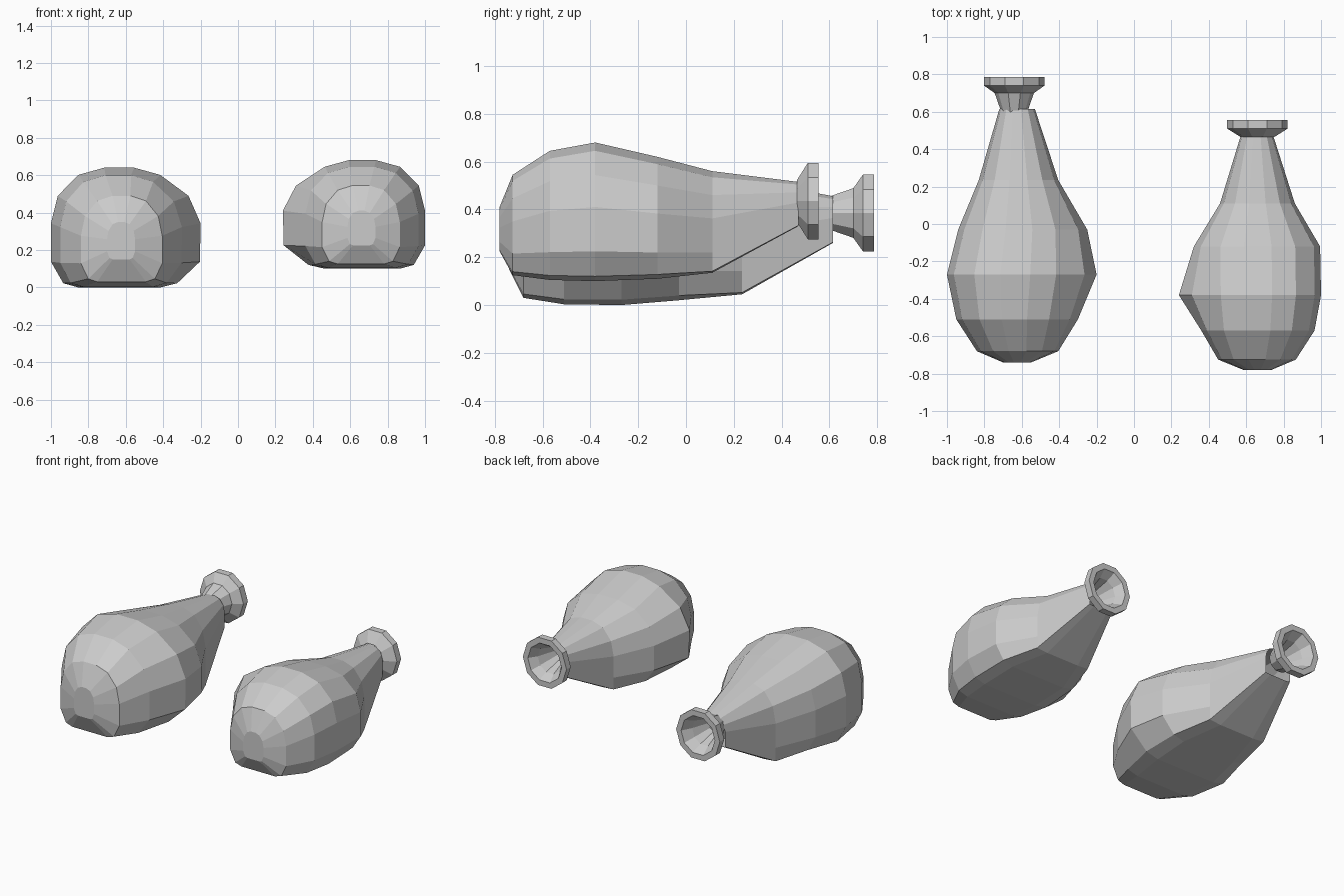
import bpy, bmesh, math

if "Cube" in bpy.data.objects:
    bpy.data.objects.remove(bpy.data.objects["Cube"])

# half cross-section of the sack, top to bottom (u, v in -1..1), and bulge weights
HALF = [(.22, 1), (.6, .88), (.9, .53), (1, .07), (1, -.57), (.82, -.93), (.6, -1)]
SQUARE = HALF[:4] + [(1, -.6), (1, -.97), (.6, -1)]
BULGE = [0, 0, .6, 1, .95, .15, 0]


def loft(name, rings, cap_start=False, cap_end=False):
    bm = bmesh.new()
    vs = [[bm.verts.new(p) for p in r] for r in rings]
    n = len(rings[0])
    for a, b in zip(vs, vs[1:]):
        for i in range(n):
            j = (i + 1) % n
            bm.faces.new((a[i], a[j], b[j], b[i]))
    if cap_start:
        bm.faces.new(vs[0][::-1])
    if cap_end:
        bm.faces.new(vs[-1])
    bmesh.ops.recalc_face_normals(bm, faces=bm.faces)
    me = bpy.data.meshes.new(name)
    bm.to_mesh(me)
    bm.free()
    ob = bpy.data.objects.new(name, me)
    bpy.context.collection.objects.link(ob)
    return ob


def body_ring(y, x0, x1, z0, z1, bulge, side, square):
    cx, hx, cz, hz = (x0 + x1) / 2, (x1 - x0) / 2, (z0 + z1) / 2, (z1 - z0) / 2
    shape = SQUARE if square else HALF

    def point(i, s):
        u, v = shape[i]
        b = bulge * BULGE[i] if s == side else 0
        return (cx + s * (u * hx + b), y, cz + v * hz)
    idx = range(len(shape))
    return [point(i, 1) for i in idx] + [point(i, -1) for i in reversed(idx)]


def body(name, side, spec):
    return loft(name, [body_ring(*s[:6], side, s[6]) for s in spec], cap_start=True)


def lip(name, cx, cz, profile):
    rings = [[(cx + r * math.cos(k * math.tau / 10), y, cz + 1.04 * r * math.sin(k * math.tau / 10))
              for k in range(10)] for y, r in profile]
    return loft(name, rings, cap_end=True)


# right flask: sack body (y, x0, x1, z0, z1, bulge, square bottom) and flared lip
body("right_flask_body", -1, [
    (-.78, .585, .735, .225, .41, 0, 0),
    (-.725, .45, .865, .125, .545, 0, 0),
    (-.57, .36, .965, .105, .645, 0, 0),
    (-.38, .33, 1.0, .10, .68, .09, 0),
    (-.12, .33, .995, .11, .62, .01, 0),
    (.11, .46, .86, .135, .56, 0, 1),
    (.47, .57, .745, .33, .515, 0, 1)])
lip("right_flask_lip", .66, .435, [
    (.465, .09), (.51, .162), (.555, .162), (.555, .125), (.50, .09), (.36, .045)])

# left flask: sack body and longer flared lip
body("left_flask_body", 1, [
    (-.74, -.70, -.55, .15, .35, 0, 0),
    (-.68, -.84, -.405, .03, .49, 0, 0),
    (-.51, -.95, -.33, .003, .60, .03, 0),
    (-.27, -1.0, -.27, 0, .64, .07, 0),
    (-.03, -.94, -.29, .02, .585, .04, 0),
    (.235, -.83, -.405, .045, .53, 0, 1),
    (.615, -.72, -.53, .26, .455, 0, 1)])
lip("left_flask_lip", -.64, .385, [
    (.60, .07), (.70, .105), (.74, .162), (.787, .162), (.787, .125), (.72, .09), (.60, .05)])
